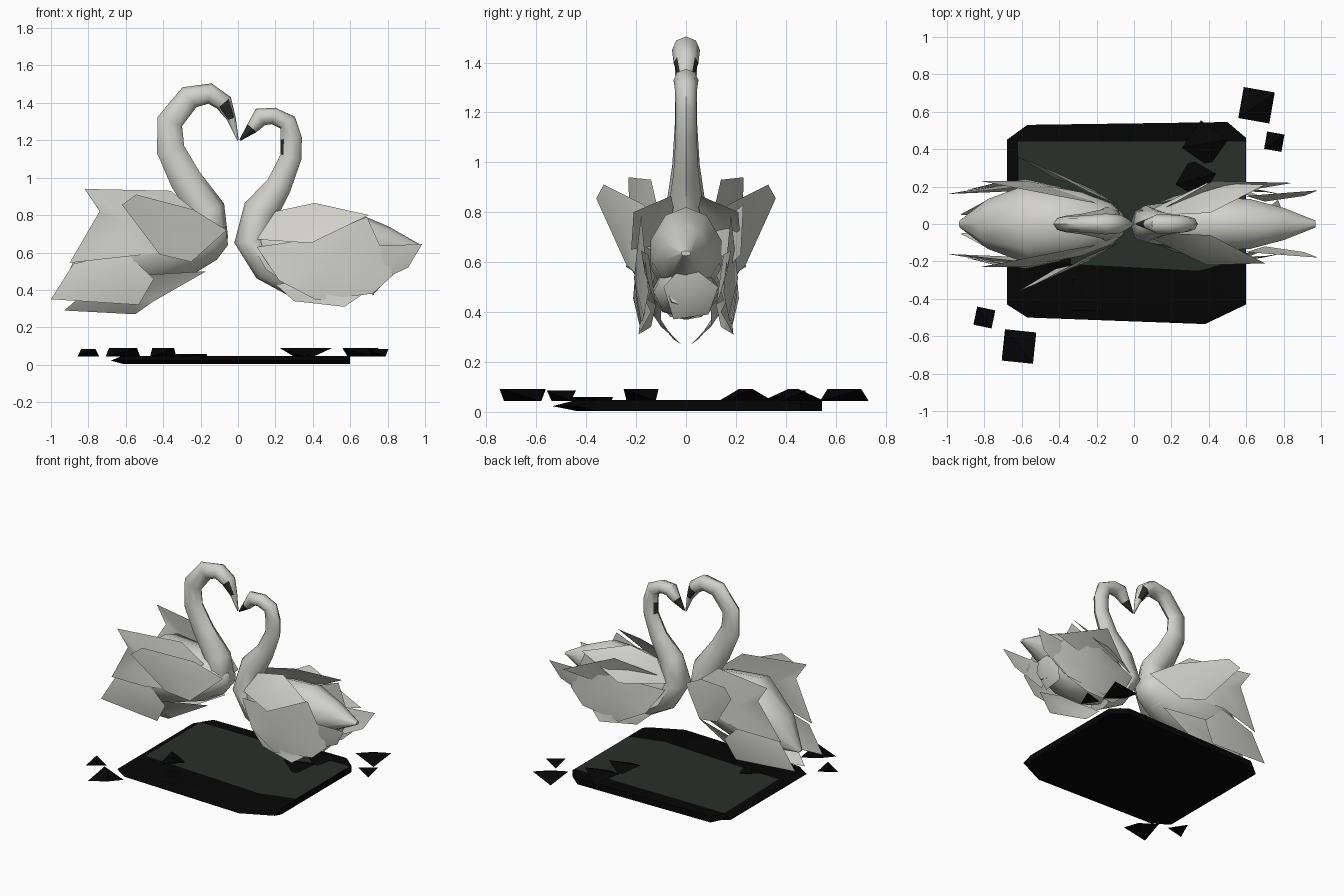
import bpy, bmesh, math
from mathutils import Vector


def material(name, rgb):
    m = bpy.data.materials.new(name)
    m.diffuse_color = (*rgb, 1)
    return m


WHITE = material("pale_plumage", (0.64, 0.64, 0.59))
DARK = material("dark_green_grey", (0.022, 0.029, 0.024))
BLACK = material("black_stone", (0.0015, 0.0016, 0.0015))


def finish(name, bm, mats, angle=40, normals=True):
    if normals:
        bmesh.ops.recalc_face_normals(bm, faces=bm.faces)
    me = bpy.data.meshes.new(name)
    bm.to_mesh(me)
    bm.free()
    for m in mats:
        me.materials.append(m)
    me.shade_smooth()
    me.set_sharp_from_angle(angle=math.radians(angle))
    ob = bpy.data.objects.new(name, me)
    bpy.context.collection.objects.link(ob)
    return ob


def loft(name, sections, sides=8, dark=lambda seg, k: False, angle=50):
    """Tube in the xz plane; each section is (x, z, in-plane radius, y radius)."""
    bm = bmesh.new()
    rings = []
    pts = [Vector((s[0], 0, s[1])) for s in sections]
    for i, (x, z, r, w) in enumerate(sections):
        t = (pts[min(i + 1, len(pts) - 1)] - pts[max(i - 1, 0)]).normalized()
        n = Vector((-t.z, 0, t.x))
        ring = []
        for k in range(sides):
            a = 2 * math.pi * k / sides
            ring.append(bm.verts.new(pts[i] + n * r * math.cos(a) + Vector((0, w * math.sin(a), 0))))
        rings.append(ring)
    for i in range(len(rings) - 1):
        for k in range(sides):
            j = (k + 1) % sides
            f = bm.faces.new((rings[i][k], rings[i][j], rings[i + 1][j], rings[i + 1][k]))
            f.material_index = 1 if dark(i, k) else 0
    bm.faces.new(rings[0])
    bm.faces.new(rings[-1])
    return finish(name, bm, [WHITE, DARK], angle)


def plate(name, pts, puff):
    """Fan plate whose centre is pushed out along the puff vector, which it also faces."""
    bm = bmesh.new()
    c = bm.verts.new(sum(pts, Vector()) / len(pts) + puff)
    vs = [bm.verts.new(p) for p in pts]
    for i in range(len(vs)):
        bm.faces.new((c, vs[i], vs[(i + 1) % len(vs)]))
    bmesh.ops.recalc_face_normals(bm, faces=bm.faces)
    if sum(f.normal.dot(puff) * f.calc_area() for f in bm.faces) < 0:
        bmesh.ops.reverse_faces(bm, faces=bm.faces)
    finish(name, bm, [WHITE], 50, False)


def feather(name, outline, puff=0.04, sides=(1, -1)):
    """Puffed plate repeated on both flanks."""
    for s in sides:
        plate(name + ("_back" if s > 0 else "_front"),
              [Vector((x, y * s, z)) for x, y, z in outline], Vector((0, puff * s, 0)))


# Left swan: body, neck with head and beak
loft("left_body", [(-0.93, 0.42, 0.01, 0.02), (-0.76, 0.53, 0.15, 0.14), (-0.53, 0.64, 0.24, 0.23),
                   (-0.28, 0.66, 0.19, 0.18), (-0.13, 0.68, 0.12, 0.12), (-0.06, 0.69, 0.05, 0.06)], 10)
loft("left_neck", [(0.0, 1.20, 0.004, 0.004), (-0.035, 1.315, 0.024, 0.025), (-0.075, 1.40, 0.048, 0.05),
                   (-0.15, 1.45, 0.055, 0.056), (-0.26, 1.43, 0.065, 0.045), (-0.365, 1.30, 0.07, 0.042),
                   (-0.36, 1.15, 0.075, 0.045), (-0.28, 0.99, 0.085, 0.055), (-0.16, 0.82, 0.095, 0.08),
                   (-0.14, 0.70, 0.09, 0.10), (-0.22, 0.58, 0.08, 0.10)],
     8, lambda seg, k: seg == 1 and k in (1, 2, 5, 6))
# Left swan: plumage
feather("left_raised_feather", [(-0.62, 0.36, 0.855), (-0.545, 0.33, 0.91), (-0.24, 0.17, 0.83),
                                (-0.06, 0.09, 0.72), (-0.25, 0.20, 0.55), (-0.42, 0.24, 0.59)], 0.015)
feather("left_upper_wing", [(-0.82, 0.23, 0.94), (-0.36, 0.14, 0.93), (-0.20, 0.11, 0.80),
                            (-0.40, 0.20, 0.60), (-0.58, 0.24, 0.58), (-0.90, 0.18, 0.545),
                            (-0.74, 0.22, 0.82)], 0.04)
feather("left_tail_feather", [(-1.0, 0.16, 0.35), (-0.88, 0.17, 0.54), (-0.60, 0.20, 0.60),
                              (-0.45, 0.20, 0.46), (-0.53, 0.18, 0.32)], 0.03)
feather("left_lower_feather", [(-0.93, 0.05, 0.29), (-0.80, 0.12, 0.40), (-0.50, 0.19, 0.48),
                               (-0.17, 0.10, 0.50), (-0.45, 0.10, 0.34), (-0.55, 0.02, 0.27)], 0.03)

# Right swan: body, belly, neck with head and beak
loft("right_body", [(0.07, 0.66, 0.03, 0.05), (0.20, 0.62, 0.14, 0.12), (0.40, 0.63, 0.18, 0.15),
                    (0.62, 0.65, 0.17, 0.14), (0.80, 0.64, 0.10, 0.09), (0.97, 0.635, 0.01, 0.02)], 10)
loft("right_belly", [(0.18, 0.50, 0.07, 0.09), (0.40, 0.48, 0.11, 0.14), (0.60, 0.48, 0.11, 0.13),
                     (0.76, 0.49, 0.07, 0.08)], 8)
loft("right_neck", [(0.01, 1.20, 0.004, 0.004), (0.075, 1.265, 0.032, 0.03), (0.12, 1.325, 0.05, 0.05),
                    (0.19, 1.33, 0.045, 0.05), (0.265, 1.295, 0.05, 0.045), (0.285, 1.21, 0.057, 0.042),
                    (0.283, 1.11, 0.057, 0.042), (0.22, 0.96, 0.068, 0.05), (0.12, 0.82, 0.095, 0.07),
                    (0.065, 0.66, 0.085, 0.10), (0.15, 0.51, 0.07, 0.11), (0.30, 0.41, 0.05, 0.09)],
     8, lambda seg, k: seg == 0 or (seg == 5 and k in (3, 4)))
# Right swan: plumage
feather("right_upper_feather", [(0.10, 0.08, 0.67), (0.20, 0.05, 0.82), (0.41, 0.06, 0.865),
                                (0.70, 0.21, 0.80), (0.39, 0.22, 0.65)], 0.03)
feather("right_wing", [(0.10, 0.10, 0.63), (0.38, 0.18, 0.67), (0.69, 0.18, 0.79), (0.83, 0.15, 0.48),
                       (0.72, 0.17, 0.38), (0.42, 0.18, 0.345), (0.22, 0.15, 0.45)], 0.05)
feather("right_tail_feather", [(0.60, 0.15, 0.63), (0.985, 0.18, 0.645), (0.91, 0.15, 0.52),
                               (0.70, 0.12, 0.42)], 0.015)
feather("right_lower_feather", [(0.20, 0.12, 0.43), (0.50, 0.17, 0.46), (0.70, 0.14, 0.40),
                                (0.57, 0.19, 0.31), (0.30, 0.14, 0.34)], 0.03)
feather("right_far_feather", [(0.17, 0.09, 0.72), (0.42, 0.23, 0.83), (0.85, 0.22, 0.63),
                              (0.55, 0.17, 0.58)], 0.02, (1,))
plate("right_rear_feather", [Vector(p) for p in ((0.82, 0.0, 0.60), (0.77, 0.13, 0.50), (0.72, 0.09, 0.39),
                                                 (0.72, -0.05, 0.37), (0.77, -0.09, 0.50))],
      Vector((0.04, 0, -0.01)))

# Base slab: chamfered outline, bevelled on the front and left edges only
outline = [(-0.68, 0.45), (-0.57, 0.53), (0.50, 0.545), (0.60, 0.46), (0.60, -0.43),
           (0.38, -0.535), (-0.57, -0.50), (-0.68, -0.43)]
bm = bmesh.new()
rings = []
for left, front, z in ((-0.61, -0.44, 0.003), (-0.68, -0.535, 0.022), (-0.62, -0.44, 0.047)):
    rings.append([bm.verts.new((x if x > 0 else -0.57 + (x + 0.57) * (-0.57 - left) / 0.11,
                                y if y > 0 else y * front / -0.535, z)) for x, y in outline])
for a, b in zip(rings, rings[1:]):
    for k in range(8):
        j = (k + 1) % 8
        bm.faces.new((a[k], a[j], b[j], b[k]))
bm.faces.new(rings[0])
bm.faces.new(rings[-1])
finish("base_slab", bm, [BLACK], 20)

# Water surface on the slab
bm = bmesh.new()
bm.faces.new([bm.verts.new((x, y, 0.051)) for x, y in
              ((-0.61, -0.20), (0.35, -0.25), (0.595, -0.18), (0.595, 0.44), (-0.62, 0.44))])
finish("water_surface", bm, [DARK], 20, False)


# Stone chunks: a high edge crossing a low edge
def chunk(name, x, y, size, turn, top):
    bm = bmesh.new()
    r = size * 0.7
    for k in range(4):
        a = math.radians(turn + 45 + 90 * k)
        bm.verts.new((x + r * math.cos(a), y + r * math.sin(a), top if k % 2 == 0 else 0.043))
    bmesh.ops.convex_hull(bm, input=bm.verts)
    finish(name, bm, [BLACK], 20)


for i, (x, y, s, t, top) in enumerate([(0.655, 0.635, 0.17, -10, 0.09), (0.75, 0.44, 0.095, -10, 0.085),
                                       (-0.615, -0.655, 0.17, 84, 0.09), (-0.80, -0.50, 0.10, 78, 0.085),
                                       (0.38, 0.43, 0.18, -35, 0.09), (0.33, 0.24, 0.16, -30, 0.09),
                                       (-0.25, -0.38, 0.17, 88, 0.058), (-0.40, -0.18, 0.13, 85, 0.09)]):
    chunk("stone_chunk_%d" % (i + 1), x, y, s, t, top)
